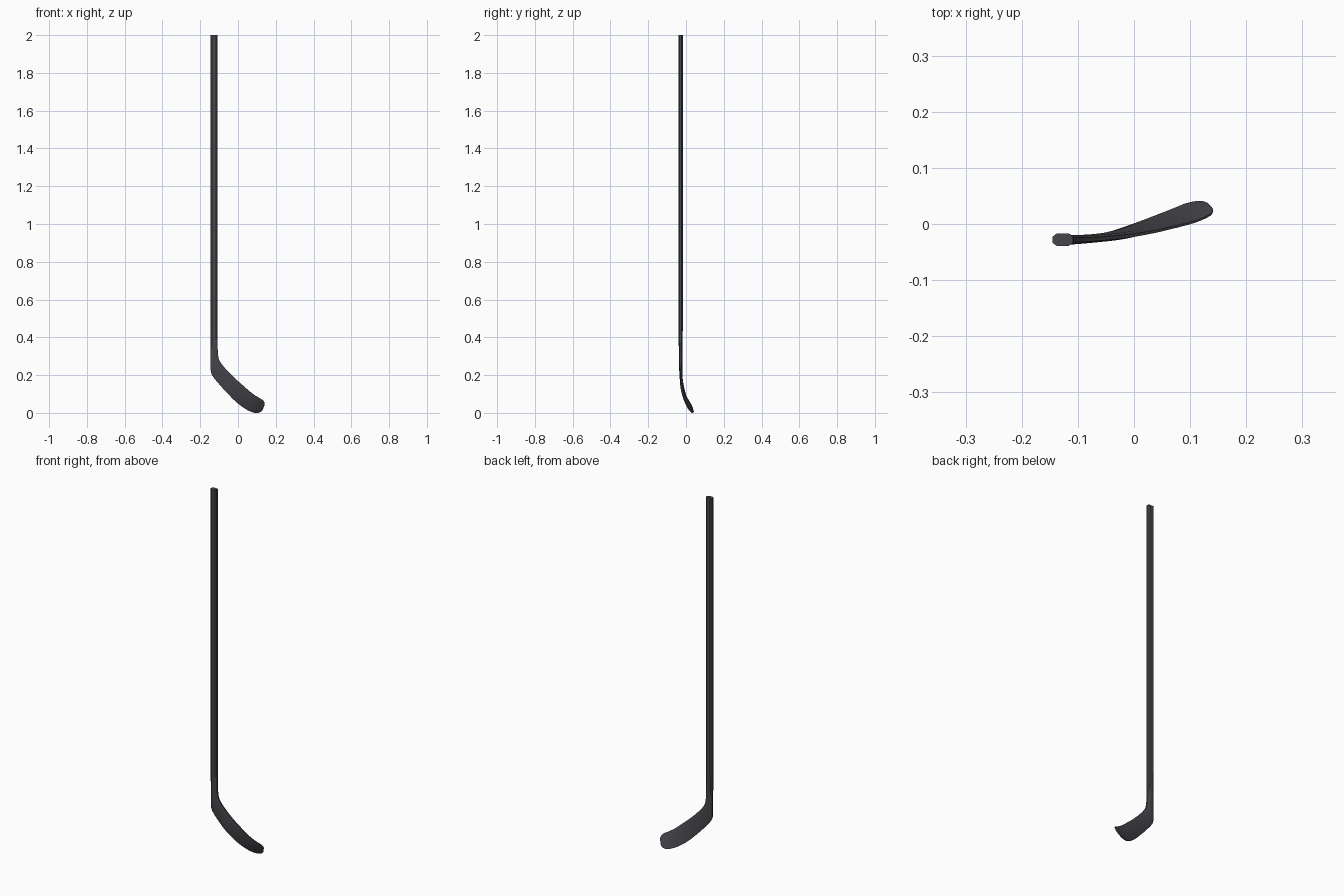
import bpy, bmesh
from mathutils import Vector

if "Cube" in bpy.data.objects:
    bpy.data.objects.remove(bpy.data.objects["Cube"])

# Rounded-rectangle section as (across, thickness) factors
SECTION = [(0.0, -.5), (0.0, .5), (.2, 1), (.5, 1), (.8, 1), (1, .5),
           (1, -.5), (.8, -1), (.5, -1), (.2, -1)]

# Stations: lower edge x, y, z, upper edge x, y, z, thickness
SHAFT = [(-.145, -.028, 2.0, -.109, -.028, 2.0, .022),
         (-.145, -.028, .50, -.109, -.028, .50, .022)]
BLADE = [SHAFT[1],
         (-.145, -.028, .36, -.108, -.028, .40, .021),
         (-.145, -.028, .27, -.107, -.028, .33, .019),
         (-.144, -.028, .222, -.101, -.028, .285, .017),
         (-.134, -.027, .195, -.085, -.028, .257, .015),
         (-.105, -.026, .158, -.055, -.026, .222, .013),
         (-.060, -.021, .108, -.015, -.022, .182, .012),
         (-.010, -.005, .058, .030, -.015, .142, .010),
         (.035, .012, .024, .070, -.006, .107, .009),
         (.070, .026, .006, .105, .003, .083, .008),
         (.095, .036, .000, .126, .011, .071, .007),
         (.118, .040, .005, .138, .018, .060, .006),
         (.131, .037, .018, .141, .026, .046, .005)]


def smooth(pts, steps):
    """Catmull-Rom interpolation through the stations."""
    p = [Vector(q) for q in pts]
    out = []
    for i in range(len(p) - 1):
        a, b, c, d = p[max(i - 1, 0)], p[i], p[i + 1], p[min(i + 2, len(p) - 1)]
        for s in range(steps):
            t = s / steps
            out.append(.5 * (2 * b + (c - a) * t + (2 * a - 5 * b + 4 * c - d) * t * t
                             + (3 * b - a - 3 * c + d) * t ** 3))
    return out + [p[-1]]


def loft(name, stations, material, cap_start, cap_end):
    bm = bmesh.new()
    lows = [Vector(s[0:3]) for s in stations]
    highs = [Vector(s[3:6]) for s in stations]
    mids = [(a + b) / 2 for a, b in zip(lows, highs)]
    rings = []
    for i, s in enumerate(stations):
        along = mids[min(i + 1, len(mids) - 1)] - mids[max(i - 1, 0)]
        across = highs[i] - lows[i]
        normal = across.cross(along).normalized()
        rings.append([bm.verts.new(lows[i] + across * u + normal * v * s[6] / 2)
                      for u, v in SECTION])
    n = len(SECTION)
    for r, q in zip(rings, rings[1:]):
        for k in range(n):
            bm.faces.new((r[k], r[(k + 1) % n], q[(k + 1) % n], q[k]))
    if cap_start:
        bm.faces.new(rings[0])
    if cap_end:
        bm.faces.new(rings[-1])
    bmesh.ops.recalc_face_normals(bm, faces=bm.faces)
    # Rest the lowest point of the blade on the floor
    low = min(v.co.z for v in bm.verts)
    if low < 0:
        for v in bm.verts:
            if v.co.z < .05:
                v.co.z = max(v.co.z, 0)
    mesh = bpy.data.meshes.new(name)
    bm.to_mesh(mesh)
    bm.free()
    mesh.materials.append(material)
    ob = bpy.data.objects.new(name, mesh)
    bpy.context.collection.objects.link(ob)
    bpy.context.view_layer.objects.active = ob
    ob.select_set(True)
    bpy.ops.object.shade_smooth_by_angle(angle=.6)
    ob.select_set(False)


dark = bpy.data.materials.new("dark_grey")
dark.diffuse_color = (.06, .06, .07, 1)
dark.use_nodes = True
dark.node_tree.nodes["Principled BSDF"].inputs["Base Color"].default_value = dark.diffuse_color

# Straight shaft, then the curved and twisted blade
loft("shaft", SHAFT, dark, True, False)
loft("blade", smooth(BLADE, 4), dark, False, True)
